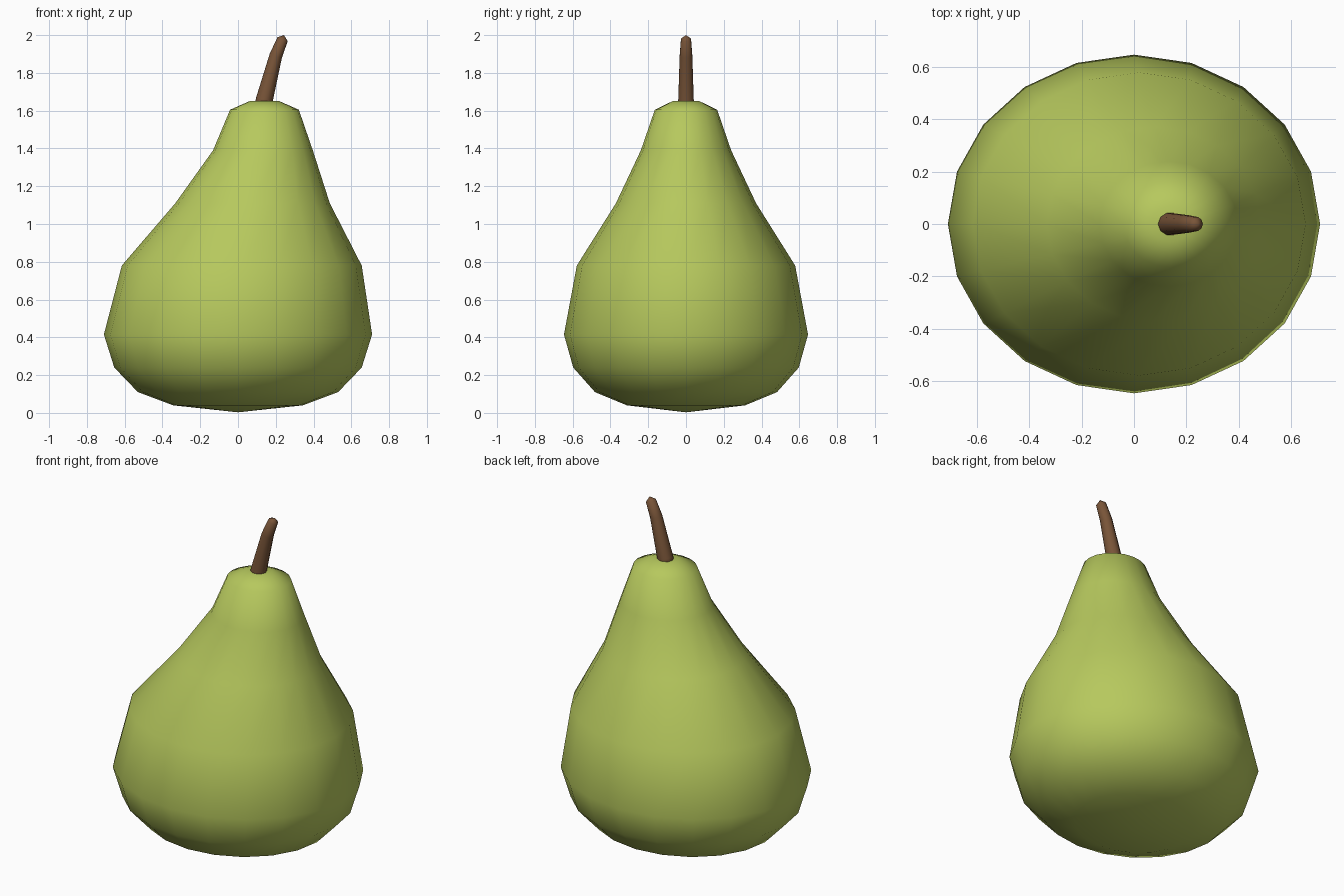
import bpy, bmesh
from math import sin, cos, tau, radians

if "Cube" in bpy.data.objects:
    bpy.data.objects.remove(bpy.data.objects["Cube"])


def loft(name, rings, sides, bottom, top, color):
    """Skin tilted elliptical rings (x, z, rx, ry, tilt) and close with end points."""
    bm = bmesh.new()
    loops = []
    for cx, cz, rx, ry, tilt in rings:
        t = radians(tilt)
        loop = []
        for i in range(sides):
            a = tau * i / sides
            u = rx * cos(a)
            loop.append(bm.verts.new((cx + u * cos(t), ry * sin(a), cz - u * sin(t))))
        loops.append(loop)
    low, high = bm.verts.new(bottom), bm.verts.new(top)
    for i in range(sides):
        j = (i + 1) % sides
        for a, b in zip(loops, loops[1:]):
            bm.faces.new((a[i], a[j], b[j], b[i]))
        bm.faces.new((low, loops[0][j], loops[0][i]))
        bm.faces.new((high, loops[-1][i], loops[-1][j]))
    bmesh.ops.recalc_face_normals(bm, faces=bm.faces)
    for f in bm.faces:
        f.smooth = True
    mesh = bpy.data.meshes.new(name)
    bm.to_mesh(mesh)
    bm.free()
    mat = bpy.data.materials.new(name + "_color")
    mat.diffuse_color = color
    mat.use_nodes = True
    mat.node_tree.nodes["Principled BSDF"].inputs["Base Color"].default_value = mat.diffuse_color
    mesh.materials.append(mat)
    obj = bpy.data.objects.new(name, mesh)
    bpy.context.collection.objects.link(obj)
    return obj


# Pear body: round belly, neck leaning to +x
body = [
    (0.00, 0.04, 0.343, 0.313, 0),
    (0.00, 0.11, 0.53, 0.482, 0),
    (0.00, 0.24, 0.655, 0.597, 0),
    (0.00, 0.415, 0.71, 0.646, 0),
    (0.02, 0.78, 0.635, 0.578, 0),
    (0.077, 1.11, 0.409, 0.371, 0),
    (0.132, 1.39, 0.264, 0.239, 0),
    (0.14, 1.605, 0.182, 0.165, 0),
    (0.14, 1.652, 0.075, 0.068, 0),
]
loft("pear_body", body, 20, (0, 0, 0.003), (0.14, 0, 1.65), (0.47, 0.58, 0.11, 1))

# Stem: tapered and bent
stem = [
    (0.13, 1.61, 0.046, 0.045, 10),
    (0.14, 1.66, 0.045, 0.043, 12),
    (0.20, 1.89, 0.034, 0.035, 20),
    (0.236, 1.978, 0.029, 0.028, 22),
]
loft("stem", stem, 10, (0.13, 0, 1.61), (0.244, 0, 2.0), (0.19, 0.09, 0.04, 1))
